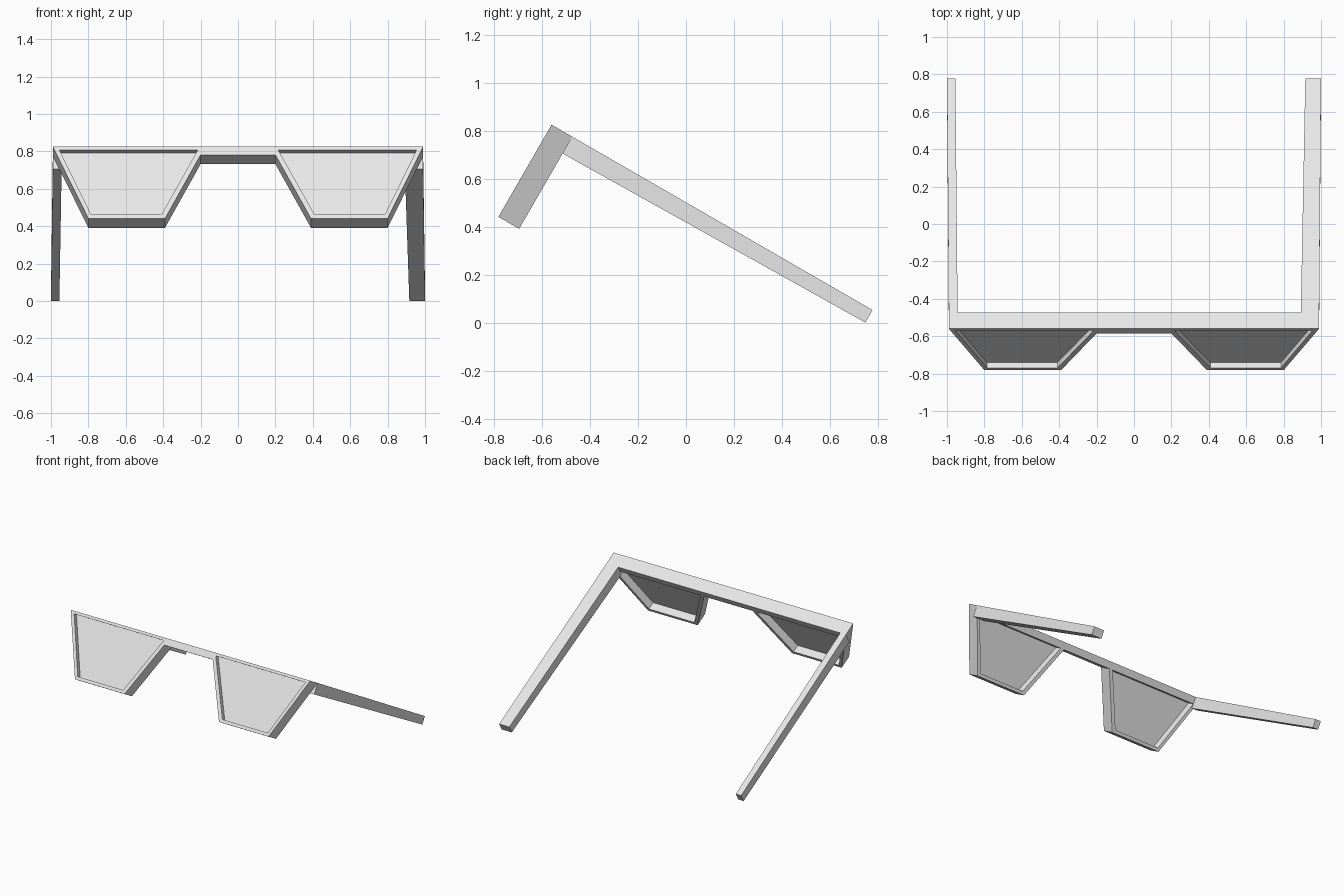
import bpy, bmesh, math
from mathutils import Matrix

if "Cube" in bpy.data.objects:
    bpy.data.objects.remove(bpy.data.objects["Cube"])

# Parts are drawn upright (x across, y depth, z height), then tilted as one
TILT = Matrix.Translation((0, -0.56, 0.825)) @ Matrix.Rotation(math.radians(-30), 4, 'X')

grey = bpy.data.materials.new("light_grey")
grey.diffuse_color = (0.8, 0.8, 0.8, 1)
grey.use_nodes = True
grey.node_tree.nodes["Principled BSDF"].inputs["Base Color"].default_value = grey.diffuse_color


def loft(name, ring_a, ring_b):
    """Solid between two matching rings of points."""
    bm = bmesh.new()
    a = [bm.verts.new(p) for p in ring_a]
    b = [bm.verts.new(p) for p in ring_b]
    n = len(a)
    bm.faces.new(a)
    bm.faces.new(b[::-1])
    for i in range(n):
        j = (i + 1) % n
        bm.faces.new((a[i], b[i], b[j], a[j]))
    bmesh.ops.recalc_face_normals(bm, faces=bm.faces)
    bm.transform(TILT)
    me = bpy.data.meshes.new(name)
    bm.to_mesh(me)
    bm.free()
    me.materials.append(grey)
    ob = bpy.data.objects.new(name, me)
    bpy.context.collection.objects.link(ob)
    return ob


def slab(name, outline, y0, y1):
    return loft(name, [(x, y0, z) for x, z in outline], [(x, y1, z) for x, z in outline])


# Front frame: top bar, bridge and two tapered rims in one outline
half = [(0.20, -0.05), (0.39, -0.443), (0.80, -0.443), (0.99, 0.0)]
outline = half + [(-x, z) for x, z in reversed(half)]
frame = slab("front_frame", outline, 0.0, 0.10)

# Pockets cut from both sides leave a thin lens inside each rim
front_pocket = [(0.215, -0.02), (0.41, -0.42), (0.785, -0.42), (0.955, -0.02)]
back_pocket = [(0.23, -0.05), (0.41, -0.42), (0.785, -0.42), (0.942, -0.05)]
for side, s in (("left", -1), ("right", 1)):
    for where, shape, y0, y1 in (("front", front_pocket, -0.05, 0.033),
                                 ("back", back_pocket, 0.043, 0.15)):
        cutter = slab(f"{side}_{where}_cutter", [(s * x, z) for x, z in shape], y0, y1)
        cutter.hide_render = True
        cutter.hide_viewport = True
        cutter.display_type = 'WIRE'
        mod = frame.modifiers.new(cutter.name, 'BOOLEAN')
        mod.operation = 'DIFFERENCE'
        mod.solver = 'EXACT'
        mod.object = cutter


# Tapered arms running back from the frame corners
def arm(name, s, inner_start, inner_end):
    def ring(y, inner, outer, bottom):
        return [(s * inner, y, 0), (s * outer, y, 0),
                (s * outer, y, bottom), (s * inner, y, bottom)]
    return loft(name, ring(0.099, inner_start, 0.99, -0.081),
                ring(1.544, inner_end, 1.0, -0.06))


arm("left_arm", -1, 0.943, 0.955)
arm("right_arm", 1, 0.892, 0.916)
